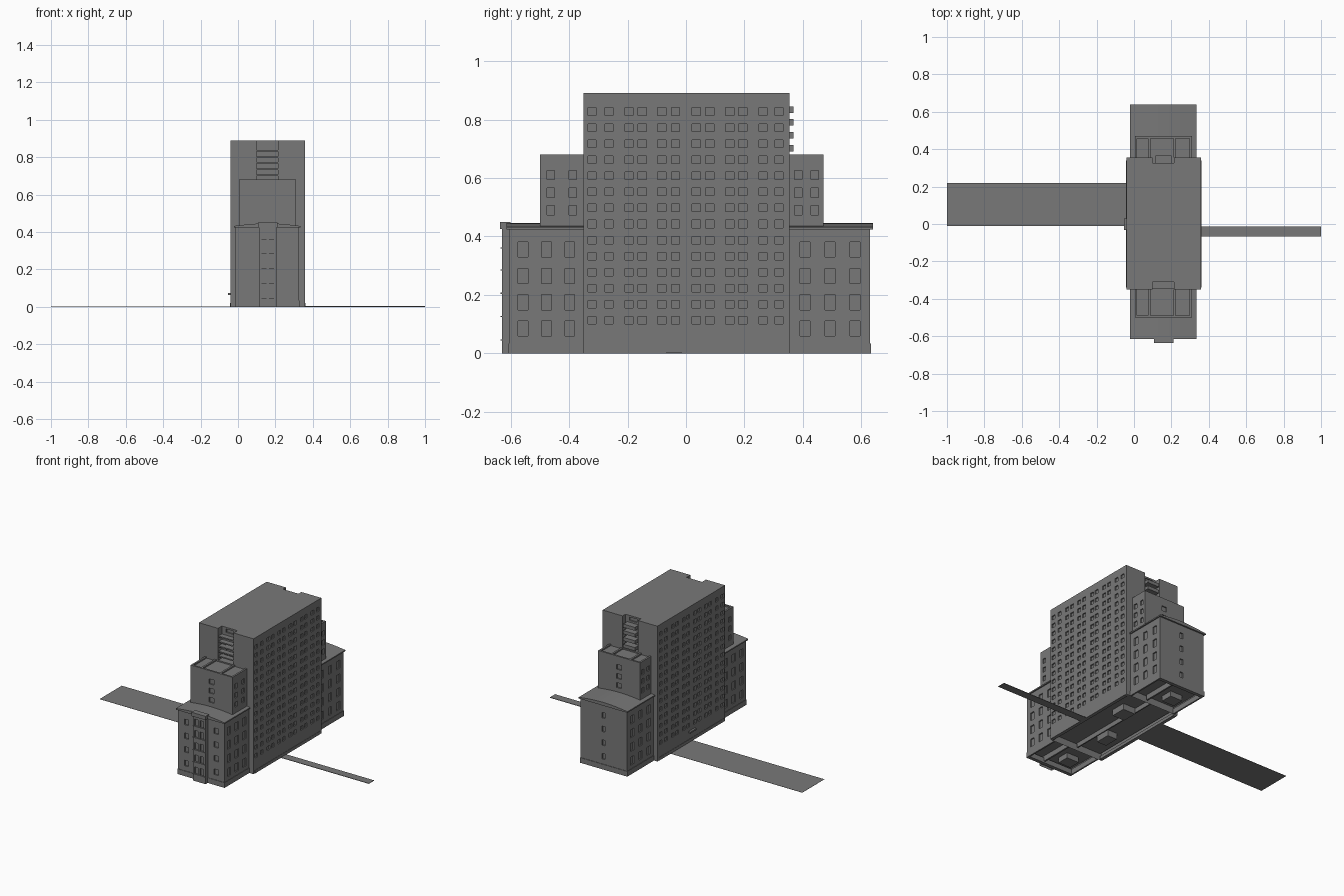
import bpy, bmesh, math

if "Cube" in bpy.data.objects:
    bpy.data.objects.remove(bpy.data.objects["Cube"])

grey = bpy.data.materials.new("concrete grey")
grey.diffuse_color = (0.19, 0.19, 0.19, 1)
grey.use_nodes = True
grey.node_tree.nodes["Principled BSDF"].inputs["Base Color"].default_value = grey.diffuse_color


def finish(name, bm):
    me = bpy.data.meshes.new(name)
    bm.to_mesh(me)
    bm.free()
    me.materials.append(grey)
    ob = bpy.data.objects.new(name, me)
    bpy.context.collection.objects.link(ob)
    return ob


def add_box(bm, x0, x1, y0, y1, z0, z1):
    v = [bm.verts.new((x, y, z)) for x in (x0, x1) for y in (y0, y1) for z in (z0, z1)]
    for f in ((0, 1, 3, 2), (4, 6, 7, 5), (0, 4, 5, 1), (2, 3, 7, 6), (0, 2, 6, 4), (1, 5, 7, 3)):
        bm.faces.new([v[i] for i in f])


def boxes(name, *specs):
    bm = bmesh.new()
    for s in specs:
        add_box(bm, *s)
    return finish(name, bm)


def poly(bm, pts):
    bm.faces.new([bm.verts.new(p) for p in pts])


# Wall on a plane at x or y = c facing side s, with a grid of recessed windows
def wall(bm, axis, c, s, u0, u1, z0, z1, cols=(), rows=(), depth=0.008):
    def place(u, z, d=0):
        return (c - s * d, u, z) if axis == "x" else (u, c - s * d, z)

    def quad(pts):
        flip = (s < 0) if axis == "x" else (s > 0)
        poly(bm, pts[::-1] if flip else pts)

    us = sorted({u0, u1, *[v for p in cols for v in p]})
    zs = sorted({z0, z1, *[v for p in rows for v in p]})
    for a, b in zip(us, us[1:]):
        for e, f in zip(zs, zs[1:]):
            ring = [(a, e), (b, e), (b, f), (a, f)]
            if (a, b) in cols and (e, f) in rows:
                quad([place(*p, depth) for p in ring])
                for p, q in zip(ring, ring[1:] + ring[:1]):
                    quad([place(*p), place(*q), place(*q, depth), place(*p, depth)])
            else:
                quad([place(*p) for p in ring])


def spans(centres, size):
    return [(round(m - size / 2, 4), round(m + size / 2, 4)) for m in centres]


# Tower: long window walls, notched ends and roof
X0, X1, Y0, Y1, H = -0.04, 0.358, -0.35, 0.355, 0.89
NX0, NX1, NF, NB = 0.10, 0.213, -0.31, 0.325
cols = spans([-0.322, -0.264, -0.195, -0.15, -0.083, -0.036, 0.035, 0.081,
              0.15, 0.194, 0.264, 0.318], 0.028)
rows = spans([0.1125 + 0.055 * k for k in range(14)], 0.026)
bm = bmesh.new()
wall(bm, "x", X0, -1, Y0, Y1, 0, H, cols, rows)
wall(bm, "x", X1, 1, Y0, Y1, 0, H, cols, rows)
for c, s, n in ((Y0, -1, NF), (Y1, 1, NB)):
    wall(bm, "y", c, s, X0, NX0, 0, H)
    wall(bm, "y", c, s, NX1, X1, 0, H)
    wall(bm, "y", c, s, NX0, NX1, 0, 0.68)
    stair = spans([0.7 + 0.042 * k for k in range(5)], 0.022)
    wall(bm, "y", n, s, NX0, NX1, 0.68, H, [(0.13, 0.185)], stair)
    wall(bm, "x", NX0, 1, min(c, n), max(c, n), 0.68, H)
    wall(bm, "x", NX1, -1, min(c, n), max(c, n), 0.68, H)
    poly(bm, [(NX0, min(c, n), 0.68), (NX1, min(c, n), 0.68),
              (NX1, max(c, n), 0.68), (NX0, max(c, n), 0.68)])
for a, b, e, f in ((X0, NX0, Y0, Y1), (NX0, NX1, NF, NB), (NX1, X1, Y0, Y1)):
    poly(bm, [(a, e, H), (b, e, H), (b, f, H), (a, f, H)])
finish("tower", bm)

# Landings in the end notches, with projecting rear balconies
boxes("front_landings", *[(NX0, NX1, Y0 + 0.005, NF, z, z + 0.008)
                          for z in (0.70, 0.73, 0.765, 0.795, 0.83)])
boxes("rear_balconies", *[(0.115, 0.2, NB, 0.367, z, z + 0.022)
                          for z in (0.69, 0.735, 0.78, 0.823)])

# Stepped blocks and lower wings at both ends
for name, s, inner, mid, out in (("front", -1, Y0, -0.5, -0.605), ("rear", 1, Y1, 0.47, 0.63)):
    lo, hi = min(inner, mid), max(inner, mid)
    bm = bmesh.new()
    d = (hi - lo) / 4
    ucols = spans([lo + d, hi - d], 0.026)
    urows = spans([0.49, 0.55, 0.61], 0.032)
    for c, t in ((0.005, -1), (0.31, 1)):
        wall(bm, "x", c, t, lo, hi, 0.43, 0.68, ucols, urows)
    wall(bm, "y", mid, s, 0.005, 0.31, 0.43, 0.68, spans([0.158], 0.035), urows)
    poly(bm, [(0.005, lo, 0.672), (0.31, lo, 0.672), (0.31, hi, 0.672), (0.005, hi, 0.672)])
    finish(name + "_step", bm)

    # Roof rim and ribs
    e0, e1 = sorted((mid, mid - s * 0.012))
    boxes(name + "_step_parapet", (0.005, 0.31, e0, e1, 0.665, 0.681),
          *[(x, x + 0.012, lo, hi, 0.665, 0.681) for x in (0.005, 0.075, 0.21, 0.298)])

    lo, hi = min(inner, out), max(inner, out)
    d = (hi - lo) / 4
    wcols = spans([lo + d * k for k in (0.75, 2, 3.25)], 0.034)
    wrows = spans([0.085, 0.175, 0.265, 0.355], 0.052)
    bm = bmesh.new()
    for c, t in ((-0.013, -1), (0.325, 1)):
        wall(bm, "x", c, t, lo, hi, 0, 0.43, wcols, wrows)
    ecols = spans([0.05, 0.265], 0.03) if s < 0 else spans([0.158], 0.022)
    wall(bm, "y", out, s, -0.013, 0.325, 0, 0.43, ecols, spans([0.085, 0.175, 0.265, 0.355], 0.036))
    finish(name + "_wing", bm)

    # Cornice with a shallow arched roof
    bm = bmesh.new()
    e0, e1 = sorted((inner, out + s * 0.01))
    arch = [(-0.022 + 0.355 * k / 12, 0.432 + 0.014 * math.sin(math.pi * k / 12)) for k in range(13)]
    prof = [(-0.022, 0.424)] + arch + [(0.333, 0.424)]
    f = bm.faces.new([bm.verts.new((x, e0, z)) for x, z in prof])
    ext = bmesh.ops.extrude_face_region(bm, geom=[f])["geom"]
    bmesh.ops.translate(bm, verts=[g for g in ext if isinstance(g, bmesh.types.BMVert)],
                        vec=(0, e1 - e0, 0))
    bmesh.ops.recalc_face_normals(bm, faces=bm.faces)
    finish(name + "_wing_roof", bm)

    # Ceiling and partitions of the open ground floor
    boxes(name + "_ground_floor", (-0.012, 0.324, lo, hi, 0.045, 0.05),
          (0.04, 0.13, lo + 0.06, lo + 0.14, 0.01, 0.045),
          (0.2, 0.21, lo + 0.01, hi, 0.01, 0.045))
    # Plinth strip
    boxes(name + "_plinth", (-0.016, 0.328, *sorted((out - s * 0.02, out + s * 0.003)), 0, 0.034),
          *[(x, x + 0.01, lo, hi, 0, 0.034) for x in (-0.016, 0.318)])

# Projecting stair bay on the front wing
bm = bmesh.new()
brow = spans([0.07, 0.15, 0.23, 0.31, 0.385], 0.045)
wall(bm, "y", -0.63, -1, 0.112, 0.205, 0, 0.44, spans([0.1385, 0.1785], 0.026), brow)
for c, t in ((0.112, -1), (0.205, 1)):
    wall(bm, "x", c, t, -0.63, -0.60, 0, 0.44)
finish("stair_bay", bm)
boxes("stair_bay_cap", (0.107, 0.21, -0.637, -0.60, 0.425, 0.45))
boxes("stair_bay_sills", *[(0.112, 0.205, -0.634, -0.629, z - 0.004, z) for z, _ in brow])

# Tower ground floor: ceiling, core and rim
boxes("tower_ground_floor", (X0 + 0.01, X1 - 0.01, Y0, Y1, 0.045, 0.05),
      (0.05, 0.12, -0.2, -0.1, 0.005, 0.045), (0.16, 0.25, 0.1, 0.2, 0.005, 0.045),
      (0.15, 0.158, -0.34, 0.34, 0.015, 0.045))
boxes("tower_plinth", (X1 - 0.02, X1 + 0.002, -0.34, 0.34, 0, 0.02),
      (X0 - 0.002, X0 + 0.02, -0.34, 0.34, 0, 0.02))
boxes("entrance_canopy", (-0.054, X0, -0.032, 0.03, 0.064, 0.074))

# Paths on the ground
boxes("wide_path", (-1, X0, -0.01, 0.22, 0, 0.001))
boxes("narrow_path", (X1, 1, -0.068, -0.014, 0, 0.003))
